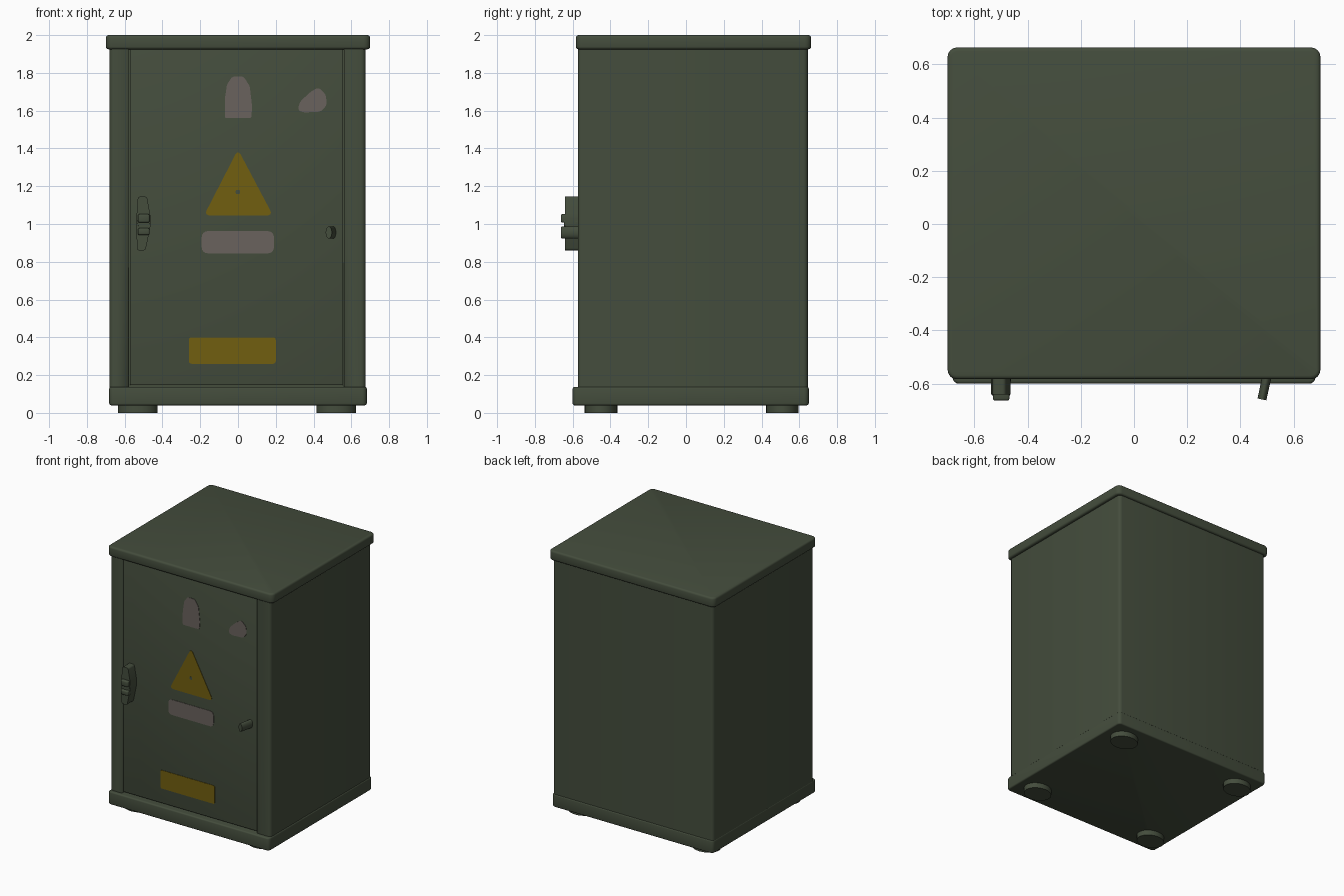
import bpy, bmesh, math
from mathutils import Matrix

if "Cube" in bpy.data.objects:
    bpy.data.objects.remove(bpy.data.objects["Cube"])


def material(name, rgb):
    m = bpy.data.materials.new(name)
    m.diffuse_color = (*rgb, 1)
    m.use_nodes = True
    m.node_tree.nodes["Principled BSDF"].inputs["Base Color"].default_value = m.diffuse_color
    return m


GREEN = material("dark green paint", (0.058, 0.074, 0.046))
YELLOW = material("warning yellow", (0.165, 0.113, 0.005))
GREY = material("label grey", (0.142, 0.122, 0.110))


def finish(name, bm, mat):
    bmesh.ops.recalc_face_normals(bm, faces=bm.faces)
    me = bpy.data.meshes.new(name)
    bm.to_mesh(me)
    bm.free()
    me.materials.append(mat)
    ob = bpy.data.objects.new(name, me)
    bpy.context.collection.objects.link(ob)
    bpy.context.view_layer.objects.active = ob
    bpy.ops.object.select_all(action='DESELECT')
    ob.select_set(True)
    bpy.ops.object.shade_smooth_by_angle(angle=math.radians(35))
    return ob


def box(name, x, y, z, r=0.0, upright=0.0):
    """Box from ranges; upright rounds vertical edges, r rounds the others too."""
    bm = bmesh.new()
    bmesh.ops.create_cube(bm, size=1)
    for v in bm.verts:
        v.co = [(a + b) / 2 + c * (b - a) for (a, b), c in zip((x, y, z), v.co)]
    if upright:
        es = [e for e in bm.edges if abs(e.verts[0].co.z - e.verts[1].co.z) > 1e-4]
        bmesh.ops.bevel(bm, geom=es, offset=upright, segments=4, profile=0.5, affect='EDGES')
    if r:
        es = [e for e in bm.edges if e.calc_face_angle(0) > 0.8]
        bmesh.ops.bevel(bm, geom=es, offset=r, segments=3, profile=0.5, affect='EDGES')
    return finish(name, bm, GREEN)


def plate(name, pts, y_back, y_front, mat, r=0.0):
    """Outline in x and z, corners rounded by r, given thickness along y."""
    bm = bmesh.new()
    bm.faces.new([bm.verts.new((px, y_back, pz)) for px, pz in pts])
    if r:
        bmesh.ops.bevel(bm, geom=bm.verts[:], offset=r, segments=4, profile=0.5, affect='VERTICES')
    ext = bmesh.ops.extrude_face_region(bm, geom=bm.faces[:])
    for v in ext["geom"]:
        if isinstance(v, bmesh.types.BMVert):
            v.co.y = y_front
    return finish(name, bm, mat)


def rod(name, centre, r1, r2, depth, rot, scale=(1, 1, 1)):
    bm = bmesh.new()
    bmesh.ops.create_cone(bm, cap_ends=True, segments=28, radius1=r1, radius2=r2, depth=depth,
                          matrix=Matrix.Translation(centre) @ rot @ Matrix.Diagonal((*scale, 1)))
    return finish(name, bm, GREEN)


def rect(x0, x1, z0, z1):
    return [(x0, z0), (x1, z0), (x1, z1), (x0, z1)]


# Cabinet body with a recess for the door
body = box("cabinet_body", (-0.68, 0.676), (-0.573, 0.645), (0.05, 1.95), upright=0.025)
cutter = box("door_recess_cutter", (-0.58, 0.562), (-0.7, -0.545), (0.12, 1.94))
mod = body.modifiers.new("recess", 'BOOLEAN')
mod.operation, mod.object, mod.solver = 'DIFFERENCE', cutter, 'EXACT'
bpy.context.view_layer.objects.active = body
bpy.ops.object.modifier_apply(modifier="recess")
bpy.data.objects.remove(cutter)

# Roof, plinth and door
box("roof", (-0.70, 0.70), (-0.583, 0.663), (1.925, 2.0), r=0.014, upright=0.035)
box("plinth", (-0.682, 0.682), (-0.60, 0.65), (0.04, 0.138), r=0.01, upright=0.025)
DOOR = -0.564
box("door", (-0.573, 0.554), (DOOR, -0.54), (0.147, 1.926), r=0.004)

# Feet
for x, side in ((-0.53, "left"), (0.52, "right")):
    for y, end in ((-0.45, "front"), (0.51, "back")):
        rod(f"foot_{end}_{side}", (x, y, 0.025), 0.105, 0.105, 0.05, Matrix(), (1, 0.82, 1))

# Painted labels on the door
F = DOOR - 0.003
plate("arched_label", [(-0.07, 1.56), (0.07, 1.56), (0.075, 1.62), (0.062, 1.73), (0.03, 1.78),
                       (-0.03, 1.78), (-0.058, 1.74), (-0.07, 1.66)], DOOR + 0.002, F, GREY, 0.01)
plate("small_label", [(0.315, 1.605), (0.345, 1.59), (0.44, 1.595), (0.47, 1.63), (0.465, 1.685),
                      (0.425, 1.724), (0.385, 1.70), (0.33, 1.65)], DOOR + 0.002, F, GREY, 0.015)
plate("warning_triangle", [(-0.18, 1.045), (0.185, 1.045), (0, 1.395)],
      DOOR + 0.002, F, YELLOW, 0.03)
plate("triangle_dot", rect(-0.012, 0.01, 1.158, 1.18), F + 0.001, F - 0.001, GREEN, 0.006)
plate("grey_label", rect(-0.192, 0.19, 0.845, 0.962), DOOR + 0.002, F, GREY, 0.03)
plate("yellow_label", rect(-0.26, 0.2, 0.26, 0.40), DOOR + 0.002, F, YELLOW, 0.014)

# Door handle: tapered backplate, round boss and two grips
plate("handle_plate", [(-0.535, 0.86), (-0.49, 0.86), (-0.463, 0.99), (-0.463, 1.04), (-0.482, 1.145),
                       (-0.53, 1.145), (-0.538, 1.03)], -0.55, -0.64, GREEN, 0.012)
turn = Matrix.Rotation(math.radians(90), 4, 'X')
for z, r in ((1.03, 0.022), (0.96, 0.018)):
    box("handle_grip", (-0.53, -0.468), (-0.663, -0.60), (z - r, z + r), r=0.008)
rod("handle_boss", (-0.5, -0.61, 1.01), 0.038, 0.034, 0.07, turn)

# Key latch on the right, leaning slightly inwards
lean = Matrix.Rotation(math.radians(-12), 4, 'Z')
rod("latch", (0.491, -0.61, 0.955), 0.022, 0.021, 0.10, lean @ turn, (0.8, 1.5, 1))
